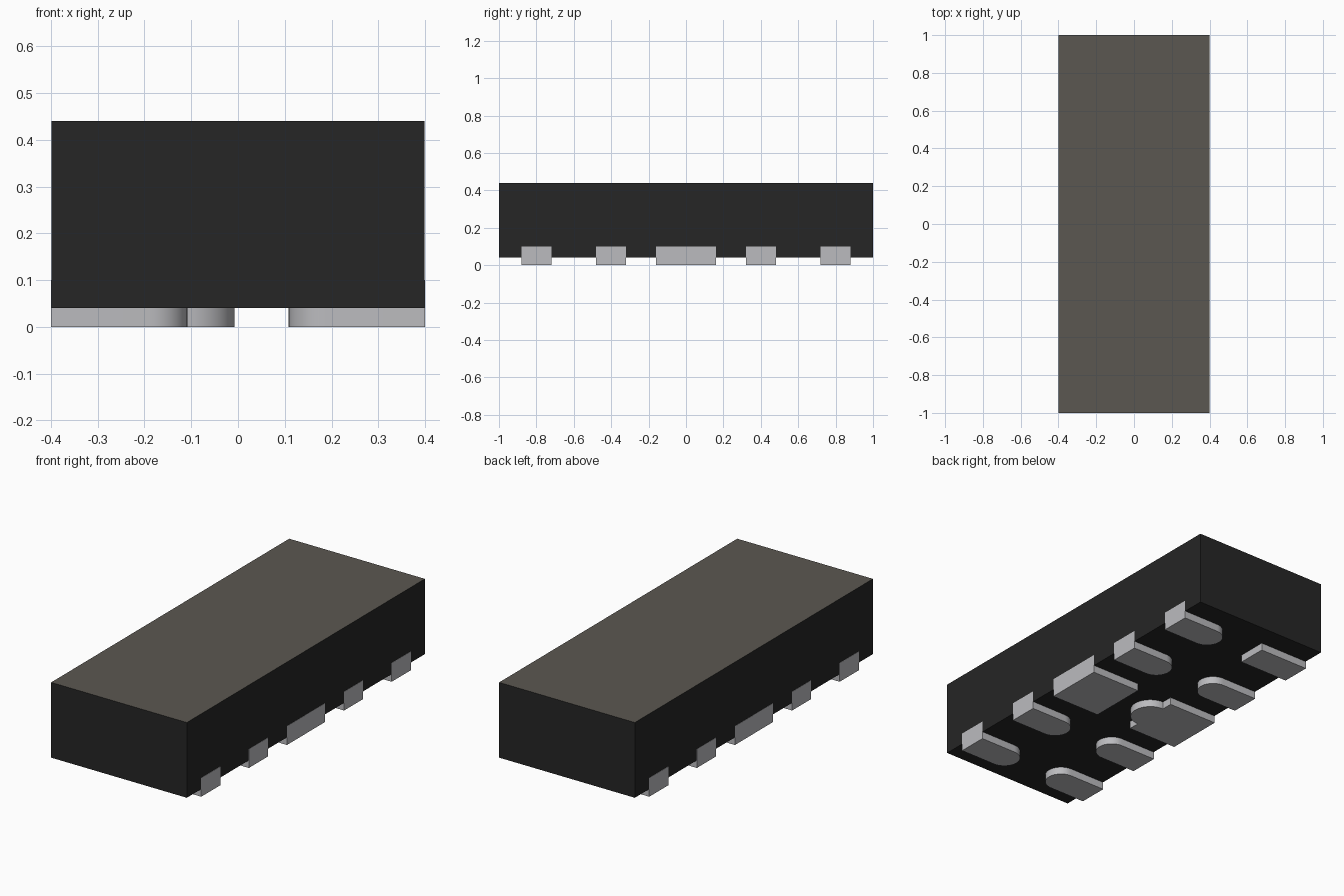
import bpy, bmesh, math

if "Cube" in bpy.data.objects:
    bpy.data.objects.remove(bpy.data.objects["Cube"])

HALF_X, HALF_Y = 0.4, 1.0
Z_BASE, Z_TOP = 0.04, 0.44
PAD_IN = 0.108          # inner end of every pad
SIDE_TOP = 0.10         # height of the plating on the long sides


def material(name, rgb):
    m = bpy.data.materials.new(name)
    m.diffuse_color = (*rgb, 1.0)
    m.use_nodes = True
    m.node_tree.nodes["Principled BSDF"].inputs["Base Color"].default_value = m.diffuse_color
    return m


BLACK = material("moulded black", (0.019, 0.019, 0.019))
TOP = material("warm grey top", (0.105, 0.096, 0.082))
METAL = material("tinned metal", (0.50, 0.50, 0.52))


def finish(name, bm, mats):
    bmesh.ops.recalc_face_normals(bm, faces=bm.faces)
    me = bpy.data.meshes.new(name)
    bm.to_mesh(me)
    bm.free()
    for m in mats:
        me.materials.append(m)
    ob = bpy.data.objects.new(name, me)
    bpy.context.collection.objects.link(ob)
    return ob


def add_box(bm, lo, hi):
    verts = bmesh.ops.create_cube(bm, size=1)["verts"]
    for v in verts:
        v.co = [hi[i] if v.co[i] > 0 else lo[i] for i in range(3)]


def half_circle(cx, r, steps=20):
    """Points of a half circle bulging toward the centre line (-x)."""
    return [(cx - r * math.sin(math.pi * i / steps),
             r * math.cos(math.pi * i / steps)) for i in range(steps + 1)]


def make_pad(name, side, y, half_w, inner):
    """Contact pad: flat outline under the body plus a plate up the side."""
    bm = bmesh.new()
    outline = [(HALF_X, -half_w), (HALF_X, half_w)] + inner
    face = bm.faces.new([bm.verts.new((side * px, y + py, 0)) for px, py in outline])
    ext = bmesh.ops.extrude_face_region(bm, geom=[face])["geom"]
    for v in ext:
        if isinstance(v, bmesh.types.BMVert):
            v.co.z = Z_BASE
    xs = sorted((side * (HALF_X - 0.02), side * HALF_X))
    add_box(bm, (xs[0], y - half_w, Z_BASE), (xs[1], y + half_w, SIDE_TOP))
    ob = finish(name, bm, [METAL])
    bpy.ops.object.select_all(action="DESELECT")
    ob.select_set(True)
    bpy.context.view_layer.objects.active = ob
    bpy.ops.object.shade_smooth_by_angle(angle=math.radians(30))


# Moulded body with a differently coloured top face
bm = bmesh.new()
add_box(bm, (-HALF_X + 0.001, -HALF_Y, Z_BASE), (HALF_X - 0.001, HALF_Y, Z_TOP))
for f in bm.faces:
    f.material_index = 1 if f.calc_center_median().z > Z_TOP - 0.01 else 0
finish("body", bm, [BLACK, TOP])

# Five pads on each long side
for side, label in ((-1, "left"), (1, "right")):
    for i, y in enumerate((-0.8, -0.4, 0.0, 0.4, 0.8)):
        w = 0.16 if y == 0 else 0.08
        square = [(PAD_IN, w), (PAD_IN, -w)]
        if y == 0 and side < 0:      # wide pad with a round index bump
            inner = square[:1] + half_circle(PAD_IN, 0.10) + square[1:]
        elif y == 0 or (side < 0 and y > 0.6):   # square-ended pads
            inner = square
        else:                        # round-ended pads
            inner = half_circle(PAD_IN + w, w)
        make_pad(f"{label}_pad_{i + 1}", side, y, w, inner)
